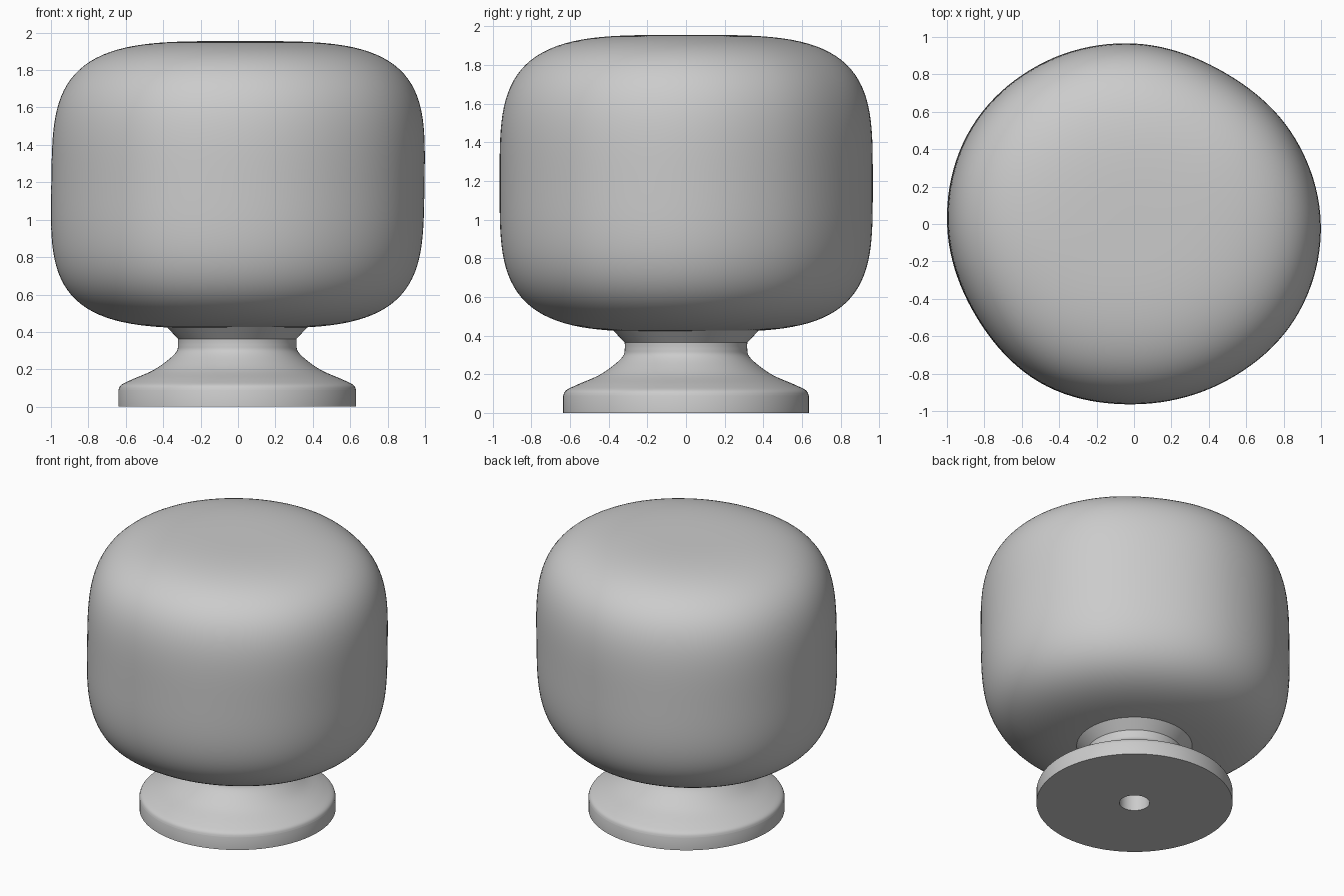
import bpy
import bmesh
from math import sin, cos, pi, radians, copysign

cube = bpy.data.objects.get("Cube")
if cube:
    bpy.data.objects.remove(cube, do_unlink=True)

grey = bpy.data.materials.new("plain grey")
grey.use_nodes = True
grey.diffuse_color = (0.6, 0.6, 0.6, 1)
grey.node_tree.nodes["Principled BSDF"].inputs["Base Color"].default_value = (0.6, 0.6, 0.6, 1)


def spline(a, b, c, d, t):
    """Smooth curve from b to c, with neighbours a and d."""
    return b + 0.5 * t * (c - a + t * (2 * a - 5 * b + 4 * c - d + t * (3 * (b - c) + d - a)))


def smooth_path(points, steps=6):
    """Smooth open path through (radius, height) points."""
    padded = [points[0]] + points + [points[-1]]
    path = []
    for i in range(len(points) - 1):
        for s in range(steps):
            path.append(tuple(spline(*(p[k] for p in padded[i:i + 4]), s / steps) for k in (0, 1)))
    return path + [points[-1]]


def loft(name, rows, segments, place, angle):
    """Skin rings of points; place(row, angle) gives each point."""
    bm = bmesh.new()
    rings = [[bm.verts.new(place(row, 2 * pi * i / segments)) for i in range(segments)]
             for row in rows]
    for low, high in zip(rings, rings[1:]):
        for i in range(segments):
            j = (i + 1) % segments
            bm.faces.new((low[i], low[j], high[j], high[i]))
    # Close both ends
    bm.faces.new(rings[0][::-1])
    bm.faces.new(rings[-1])
    bmesh.ops.recalc_face_normals(bm, faces=bm.faces)
    mesh = bpy.data.meshes.new(name)
    bm.to_mesh(mesh)
    bm.free()
    mesh.materials.append(grey)
    obj = bpy.data.objects.new(name, mesh)
    bpy.context.collection.objects.link(obj)
    bpy.ops.object.select_all(action="DESELECT")
    obj.select_set(True)
    bpy.context.view_layer.objects.active = obj
    bpy.ops.object.shade_smooth_by_angle(angle=radians(angle))
    return obj


# Knob head: irregular rounded outline, radii every 30 degrees from +x
OUTLINE = [0.997, 0.972, 0.943, 0.965, 0.99, 1.01, 0.998, 0.977, 0.985, 0.964, 0.972, 0.998]
MIDDLE, HALF_HEIGHT, SQUARENESS = 1.187, 0.768, 3.75


def outline_radius(angle):
    f = angle / (2 * pi) * len(OUTLINE)
    i = int(f)
    return spline(*(OUTLINE[(i + k) % len(OUTLINE)] for k in (-1, 0, 1, 2)), f - i)


def rounded(v):
    return copysign(abs(v) ** (2 / SQUARENESS), v)


def head_point(slope, angle):
    z = MIDDLE + HALF_HEIGHT * rounded(sin(slope))
    r = outline_radius(angle) * rounded(cos(slope))
    lean = 0.015 * (z - MIDDLE)
    return (r * cos(angle) + lean, r * sin(angle), z)


# Rings are packed closer near the poles and the equator
ROWS = 72
slopes = []
for n in range(1, ROWS):
    u = -1 + 2 * n / ROWS
    t = abs(u)
    slopes.append(copysign(pi / 2 * t * t * (3 - 2 * t), u))
loft("knob_head", slopes, 128, head_point, 60)


# Foot, neck and collar, turned around the axis with a screw hole below
def turned_point(row, angle):
    return (row[0] * cos(angle) - 0.004, row[0] * sin(angle), row[1])


flare = smooth_path([(0.635, 0.09), (0.62, 0.117), (0.56, 0.147), (0.45, 0.195),
                     (0.37, 0.25), (0.325, 0.295), (0.317, 0.33), (0.317, 0.363)])
hole = [(0.098, 0.35), (0.098, 0)]
collar = [(0.375, 0.425), (0.3, 0.45)]
loft("foot_and_neck", hole + [(0.635, 0)] + flare + collar, 96, turned_point, 30)
